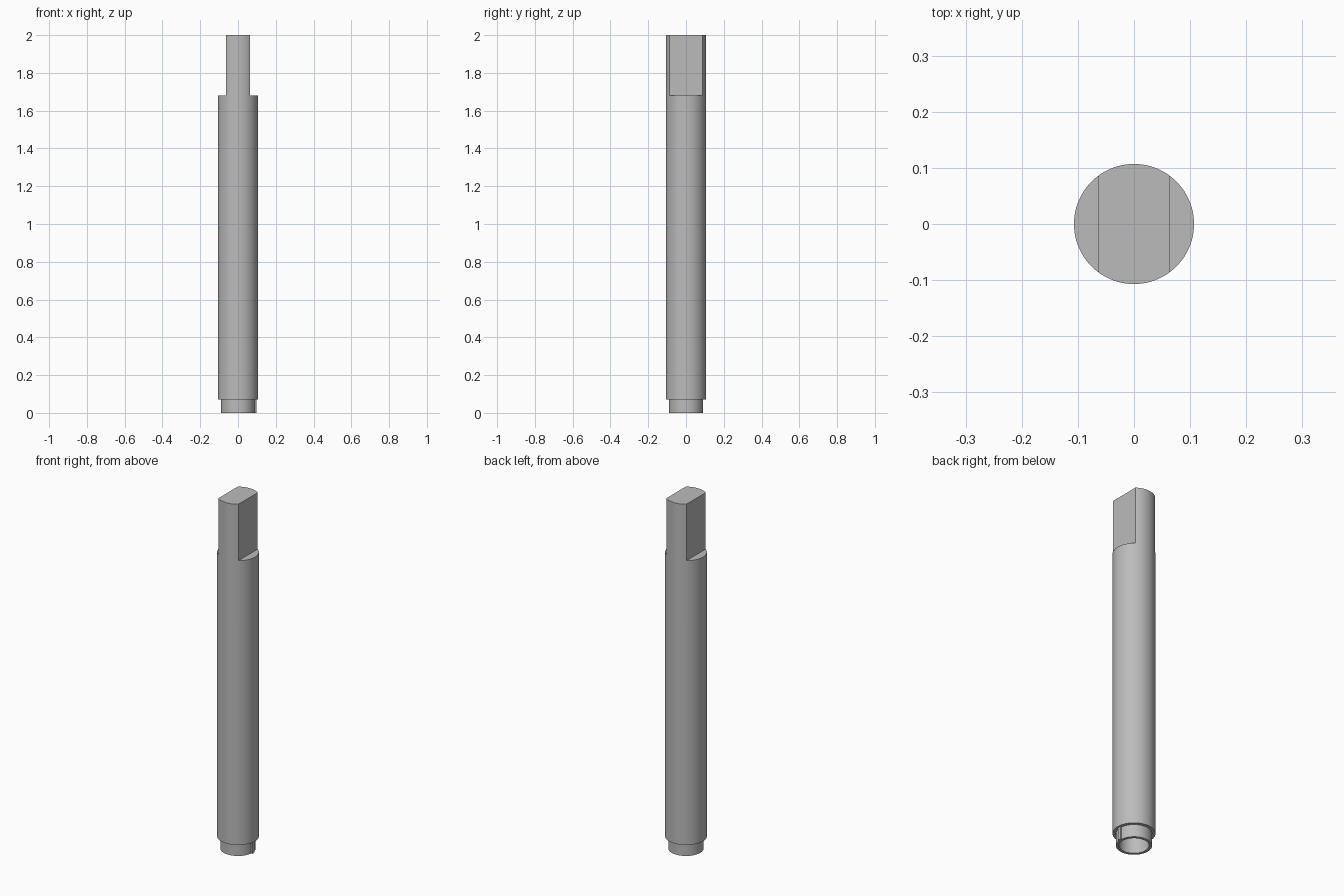
import bpy
import bmesh
from math import cos, sin, pi, radians

cube = bpy.data.objects.get("Cube")
if cube:
    bpy.data.objects.remove(cube, do_unlink=True)

STEEL = (0.5, 0.5, 0.5, 1)
steel = bpy.data.materials.new("brushed grey")
steel.use_nodes = True
steel.diffuse_color = STEEL
steel.node_tree.nodes["Principled BSDF"].inputs["Base Color"].default_value = STEEL

SIDES = 96


def finish(name, bm):
    bmesh.ops.recalc_face_normals(bm, faces=bm.faces)
    mesh = bpy.data.meshes.new(name)
    bm.to_mesh(mesh)
    bm.free()
    mesh.materials.append(steel)
    obj = bpy.data.objects.new(name, mesh)
    bpy.context.collection.objects.link(obj)
    return obj


def lathe(name, profile):
    """Turn an (r, z) profile about z; its first and last rings are capped."""
    bm = bmesh.new()
    rings = [[bm.verts.new((r * cos(2 * pi * i / SIDES), r * sin(2 * pi * i / SIDES), z))
              for i in range(SIDES)] for r, z in profile]
    for low, high in zip(rings, rings[1:]):
        for i in range(SIDES):
            j = (i + 1) % SIDES
            bm.faces.new((low[i], low[j], high[j], high[i]))
    bm.faces.new(rings[0])
    bm.faces.new(rings[-1])
    return finish(name, bm)


def block(name, low, high):
    bm = bmesh.new()
    bmesh.ops.create_cube(bm, size=1)
    for v in bm.verts:
        v.co = [a if c < 0 else b for c, a, b in zip(v.co, low, high)]
    return finish(name, bm)


def smooth(obj):
    bpy.ops.object.select_all(action='DESELECT')
    obj.select_set(True)
    bpy.context.view_layer.objects.active = obj
    bpy.ops.object.shade_smooth_by_angle(angle=radians(30))


# Shaft with a hollow, narrower spigot at its foot
shaft = lathe("shaft", [(0.075, 0.4), (0.075, 0), (0.09, 0), (0.09, 0.07),
                        (0.107, 0.07), (0.107, 2)])

# Two flats milled into the top leave the tang
bpy.context.view_layer.objects.active = shaft
for side, low, high in (("left", 0.063, 0.2), ("right", -0.2, -0.063)):
    cutter = block(side + "_flat_cutter", (low, -0.2, 1.68), (high, 0.2, 2.1))
    cut = shaft.modifiers.new(side + "_flat", 'BOOLEAN')
    cut.operation = 'DIFFERENCE'
    cut.solver = 'EXACT'
    cut.object = cutter
    bpy.ops.object.modifier_apply(modifier=cut.name)
    bpy.data.objects.remove(cutter, do_unlink=True)
smooth(shaft)

# Small locating key on the side of the spigot
block("locating_key", (0.085, -0.01, 0), (0.097, 0.01, 0.07))
